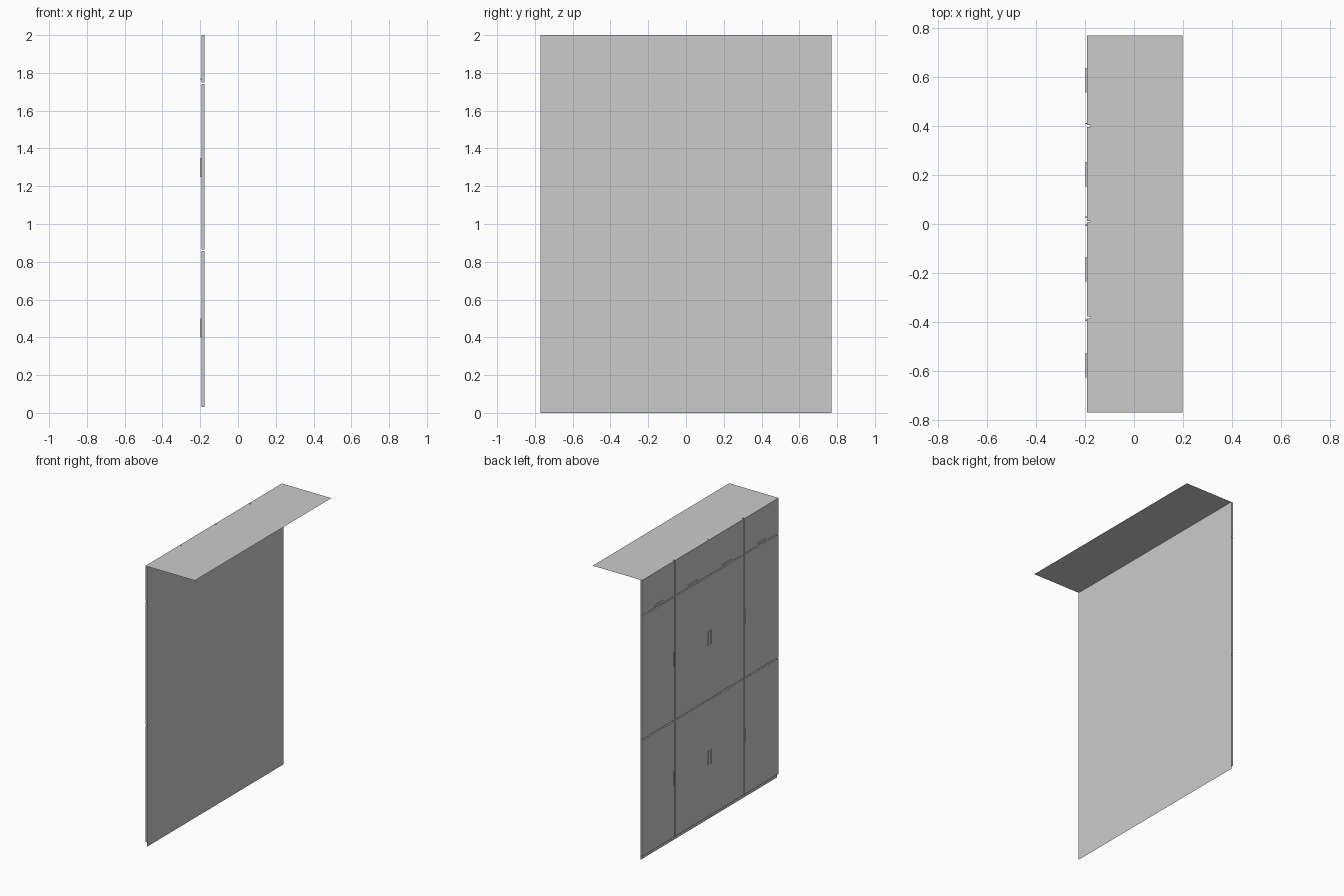
import bpy

if "Cube" in bpy.data.objects:
    bpy.data.objects.remove(bpy.data.objects["Cube"])

HALF_W, H = 0.77, 2.0           # half width along y, height
BACK, FRONT, GRIP = -0.178, -0.193, -0.198   # x of panel, door face, handle face


def add_mesh(name, verts, faces):
    me = bpy.data.meshes.new(name)
    me.from_pydata(verts, [], faces)
    ob = bpy.data.objects.new(name, me)
    bpy.context.collection.objects.link(ob)
    return ob


def box(name, x, y, z):
    v = [(a, b, c) for a in x for b in y for c in z]
    f = [(0, 1, 3, 2), (4, 6, 7, 5), (0, 4, 5, 1), (2, 3, 7, 6), (0, 2, 6, 4), (1, 5, 7, 3)]
    return add_mesh(name, v, f)


# single-sheet carcass: panel behind the doors and the top
add_mesh("carcass_panel", [(BACK, -HALF_W, 0), (BACK, HALF_W, 0), (BACK, HALF_W, H), (BACK, -HALF_W, H)],
         [(0, 1, 2, 3)])
add_mesh("top_panel", [(BACK, -HALF_W, H), (0.198, -HALF_W, H), (0.198, HALF_W, H), (BACK, HALF_W, H)],
         [(0, 1, 2, 3)])

# doors: four columns by three rows, with narrow gaps
columns = [(-HALF_W, -0.386), (-0.378, 0.009), (0.012, 0.396), (0.404, HALF_W)]
rows = [(0.03, 0.856), (0.864, 1.741), (1.749, H)]
for i, y in enumerate(columns):
    for j, z in enumerate(rows):
        box(f"door_{i}_{j}", (FRONT, BACK), y, z)

# upright handles on the two lower rows
for y in (-0.394, -0.006, 0.027, 0.411):
    for z in (0.40, 1.25):
        box("upright_handle", (GRIP, FRONT), (y - 0.003, y + 0.003), (z, z + 0.10))

# level handles on the top row
for y0, y1 in columns:
    y = (y0 + y1) / 2
    box("level_handle", (GRIP, FRONT), (y - 0.05, y + 0.05), (1.764, 1.77))
